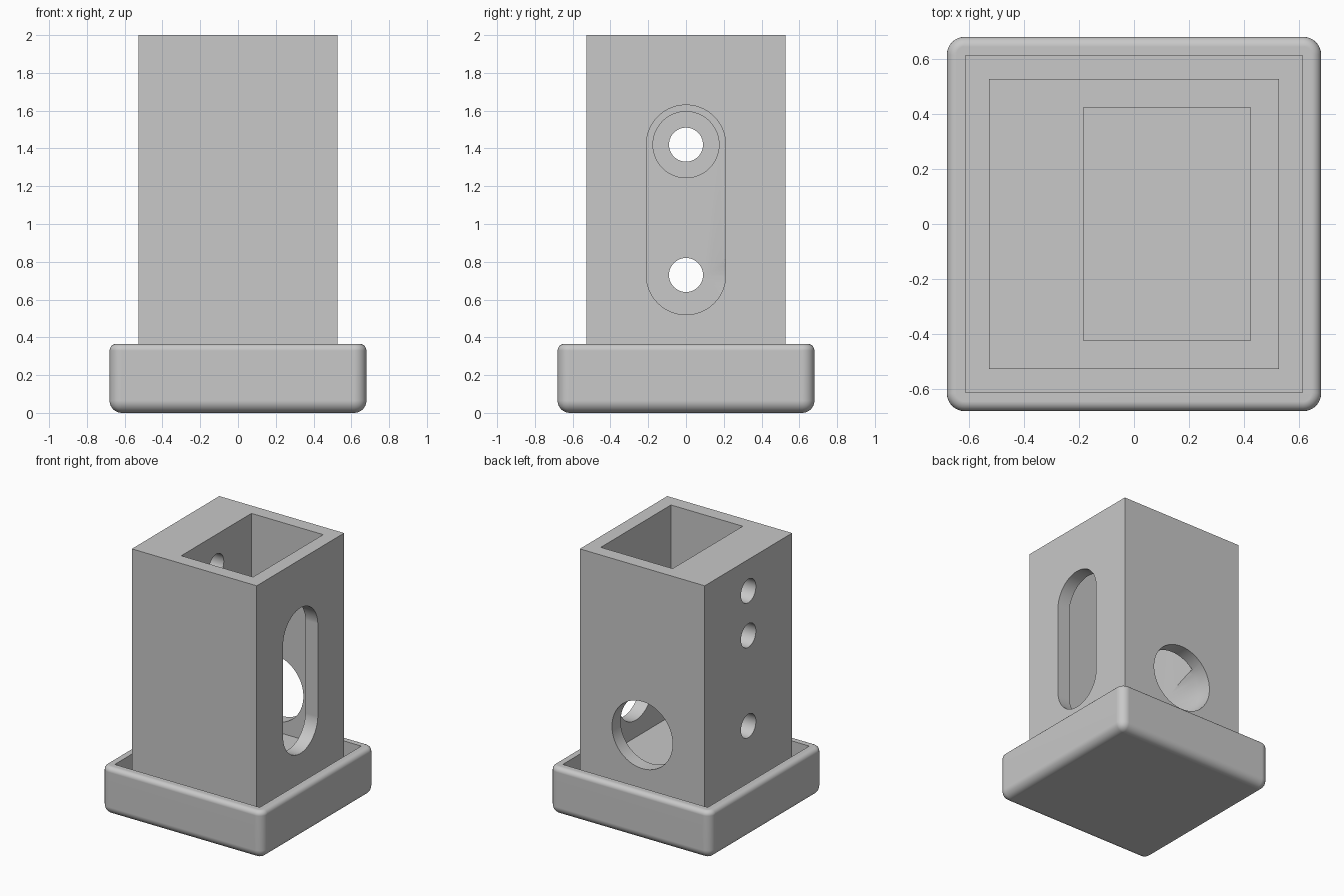
import bpy
import bmesh
from math import pi, sin, cos

if "Cube" in bpy.data.objects:
    bpy.data.objects.remove(bpy.data.objects["Cube"])

grey = bpy.data.materials.new("plain_grey")
grey.use_nodes = True
GREY = (0.58, 0.58, 0.58, 1)
grey.diffuse_color = GREY
grey.node_tree.nodes["Principled BSDF"].inputs["Base Color"].default_value = GREY


def add_object(name, bm):
    mesh = bpy.data.meshes.new(name)
    bmesh.ops.recalc_face_normals(bm, faces=bm.faces)
    bm.to_mesh(mesh)
    bm.free()
    mesh.materials.append(grey)
    obj = bpy.data.objects.new(name, mesh)
    bpy.context.collection.objects.link(obj)
    return obj


def box_mesh(low, high):
    bm = bmesh.new()
    bmesh.ops.create_cube(bm, size=1)
    for v in bm.verts:
        v.co = [l if c < 0 else h for c, l, h in zip(v.co, low, high)]
    return bm


def box(name, low, high):
    return add_object(name, box_mesh(low, high))


def drill(name, axis, height, sections, stretch=0.0, count=64):
    """Closed tube along x or y through (position, radius) sections.
    Stretch lengthens it upward into a rounded slot."""
    bm = bmesh.new()
    rings = []
    for pos, radius in sections:
        ring = []
        for i in range(count):
            a = 2 * pi * (i + 0.5) / count
            side, z = radius * cos(a), height + radius * sin(a)
            z += stretch if sin(a) > 0 else 0
            ring.append(bm.verts.new((pos, side, z) if axis == "x" else (side, pos, z)))
        rings.append(ring)
    for a, b in zip(rings, rings[1:]):
        for i in range(count):
            j = (i + 1) % count
            bm.faces.new((a[i], a[j], b[j], b[i]))
    bm.faces.new(rings[0])
    bm.faces.new(rings[-1])
    return add_object(name, bm)


def cut(target, cutter):
    """Subtract the cutter, using the first solver that keeps the body whole."""
    mod = target.modifiers.new("cut", "BOOLEAN")
    mod.operation = "DIFFERENCE"
    mod.object = cutter
    top = max(v.co.z for v in target.data.vertices)
    for solver in ("MANIFOLD", "EXACT", "FLOAT"):
        mod.solver = solver
        graph = bpy.context.evaluated_depsgraph_get()
        graph.update()
        result = bpy.data.meshes.new_from_object(target.evaluated_get(graph))
        if max((v.co.z for v in result.vertices), default=0) > top - 0.01 \
                and len(result.polygons) > len(target.data.polygons):
            target.data = result
            break
    target.modifiers.remove(mod)
    bpy.data.objects.remove(cutter)


def smooth(obj):
    bpy.ops.object.select_all(action="DESELECT")
    obj.select_set(True)
    bpy.context.view_layer.objects.active = obj
    bpy.ops.object.shade_smooth_by_angle(angle=pi / 6)
    mod = obj.modifiers.new("even_shading", "WEIGHTED_NORMAL")
    mod.keep_sharp = True


# Base tray: rounded box with a square pocket
SIDE, RIM, POCKET, FLOOR = 0.68, 0.365, 0.612, 0.07
bm = box_mesh((-SIDE, -SIDE, 0), (SIDE, SIDE, RIM))
lower = [e for e in bm.edges if min(v.co.z for v in e.verts) < 0.01]
bmesh.ops.bevel(bm, geom=lower, offset=0.065, segments=8, profile=0.5, affect="EDGES")
upper = [e for e in bm.edges if min(v.co.z for v in e.verts) > RIM - 0.001]
bmesh.ops.bevel(bm, geom=upper, offset=0.035, segments=5, profile=0.5, affect="EDGES")
tray = add_object("base_tray", bm)
cut(tray, box("pocket_cutter", (-POCKET, -POCKET, FLOOR), (POCKET, POCKET, 1)))
smooth(tray)

# Tower: square block with an off-centre shaft open at the top
HALF, LOW, HIGH = 0.527, 0.73, 1.42
tower = box("tower", (-HALF, -HALF, FLOOR - 0.02), (HALF, HALF, 2))
cut(tower, box("shaft_cutter", (-0.183, -0.423, 0.39), (0.423, 0.423, 2.2)))

# Long rounded slot in the left wall
cut(tower, drill("slot_cutter", "x", LOW, [(0.3, 0.21), (0.7, 0.21)], HIGH - LOW))

# Three bolt holes through the thick right wall, one recessed from inside
cut(tower, drill("recess_cutter", "x", HIGH, [(-0.28, 0.175), (0.1, 0.175)]))
for z in (LOW, HIGH, 1.76):
    cut(tower, drill("bolt_cutter", "x", z, [(-0.7, 0.09), (0.05, 0.09)]))

# Large round opening in the back, tapering as it enters the shaft
cut(tower, drill("opening_cutter", "y", 0.72, [(0.1, 0.18), (0.41, 0.256), (0.7, 0.256)]))
smooth(tower)
